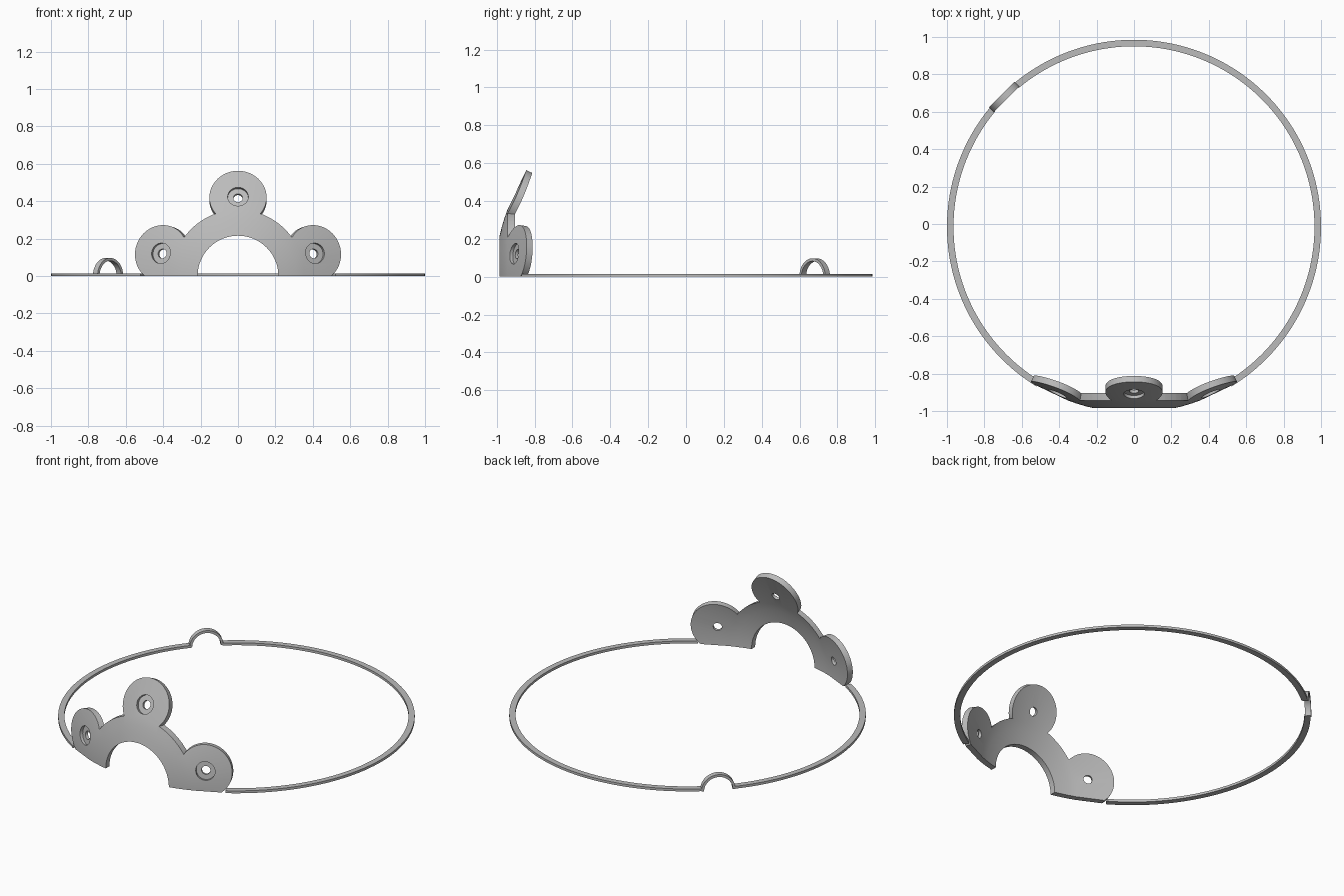
import bpy, bmesh
from math import sin, cos, pi, radians, hypot
from mathutils import Vector, Matrix

if "Cube" in bpy.data.objects:
    bpy.data.objects.remove(bpy.data.objects["Cube"], do_unlink=True)

grey = bpy.data.materials.new("plain_grey")
grey.use_nodes = True
GREY = (0.5, 0.5, 0.5, 1)
grey.diffuse_color = GREY
grey.node_tree.nodes["Principled BSDF"].inputs["Base Color"].default_value = GREY

CENTRE = Vector((0, -0.015, 0))   # middle of the hoop
THICK = 0.035                     # wall of plate and hoop


def finish(name, bm):
    bmesh.ops.recalc_face_normals(bm, faces=bm.faces)
    mesh = bpy.data.meshes.new(name)
    bm.to_mesh(mesh)
    bm.free()
    mesh.materials.append(grey)
    ob = bpy.data.objects.new(name, mesh)
    bpy.context.collection.objects.link(ob)
    return ob


def sweep(name, sections, closed=False):
    """Skin a list of matching closed cross-sections."""
    bm = bmesh.new()
    loops = [[bm.verts.new(p) for p in s] for s in sections]
    n = len(loops[0])
    pairs = list(zip(loops, loops[1:]))
    if closed:
        pairs.append((loops[-1], loops[0]))
    else:
        bm.faces.new(loops[0])
        bm.faces.new(loops[-1])
    for a, b in pairs:
        for i in range(n):
            j = (i + 1) % n
            bm.faces.new((a[i], a[j], b[j], b[i]))
    return finish(name, bm)


def cylinder(name, centre, axis, radius, depth):
    bm = bmesh.new()
    turn = Vector(axis).to_track_quat('Z', 'Y').to_matrix().to_4x4()
    bmesh.ops.create_cone(bm, cap_ends=True, segments=64, radius1=radius, radius2=radius,
                          depth=depth, matrix=Matrix.Translation(centre) @ turn)
    return finish(name, bm)


def boolean(target, tool, operation):
    mod = target.modifiers.new("cut", 'BOOLEAN')
    mod.operation, mod.solver, mod.object = operation, 'EXACT', tool
    bpy.context.view_layer.objects.active = target
    bpy.ops.object.modifier_apply(modifier=mod.name)
    bpy.data.objects.remove(tool, do_unlink=True)


def smooth(ob):
    bpy.ops.object.select_all(action='DESELECT')
    ob.select_set(True)
    bpy.context.view_layer.objects.active = ob
    bpy.ops.object.shade_smooth_by_angle(angle=radians(30))


# Dished plate: turned about the y axis, domed inside and straight outside
front = [(0.18, -0.993), (0.215, -0.985), (0.26, -0.974), (0.31, -0.959),
         (0.355, -0.943), (0.64, -0.807)]
back = []
for r, y in front:
    slope = min(r, 0.43)
    normal = Vector((-slope, (1 - slope ** 2) ** 0.5))
    back.append((r + normal.x * THICK, y + normal.y * THICK))
profile = front + back[::-1]
STEPS = 128
plate = sweep("mounting_plate", [
    [(r * cos(a), y, r * sin(a)) for r, y in profile]
    for a in (2 * pi * (k + 0.5) / STEPS for k in range(STEPS))], closed=True)

# Outline: arched band with three round lobes
lobes = []
for x, z in ((0, 0.425), (0.412, 0.122), (-0.412, 0.122)):
    r = hypot(x, z)
    spot = Vector((x, -0.943 + (r - 0.355) * 0.477, z))
    lobes.append((spot, (spot - CENTRE).normalized()))
outline = cylinder("band_outline", (0, -0.9, 0), (0, 1, 0), 0.355, 0.5)
for spot, axis in lobes:
    boolean(outline, cylinder("lobe_outline", spot, axis, 0.153, 0.2), 'UNION')
boolean(plate, outline, 'INTERSECT')

# Arch opening, counterbored screw holes and flat foot
boolean(plate, cylinder("arch_cutter", (0, -0.9, 0), (0, 1, 0), 0.216, 0.6), 'DIFFERENCE')
for spot, axis in lobes:
    boolean(plate, cylinder("hole_cutter", spot, axis, 0.025, 0.2), 'DIFFERENCE')
    boolean(plate, cylinder("seat_cutter", spot + axis * 0.03, axis, 0.055, 0.096), 'DIFFERENCE')
bm = bmesh.new()
bmesh.ops.create_cube(bm, size=2, matrix=Matrix.Translation((0, -0.9, -1)))
boolean(plate, finish("foot_cutter", bm), 'DIFFERENCE')
smooth(plate)

# Flat hoop in two arcs, open at the plate and under the loop
HEIGHT = 0.015


def hoop_arc(name, start, end):
    count = int((end - start) / 2)
    sections = []
    for k in range(count + 1):
        a = radians(start + (end - start) * k / count)
        out = Vector((cos(a), sin(a), 0))
        sections.append([CENTRE + out * r + Vector((0, 0, z)) for r, z in (
            (1 - THICK, 0), (1, 0), (1, HEIGHT), (1 - THICK, HEIGHT))])
    smooth(sweep(name, sections))


hoop_arc("hoop_long_arc", -58.5, 129.7)
hoop_arc("hoop_short_arc", 140.3, 238.5)

# Small raised loop bridging the gap in the hoop
out = Vector((cos(radians(135)), sin(radians(135)), 0))
along = Vector((-out.y, out.x, 0))
sections = []
for k in range(33):
    a = pi * k / 32
    ray = along * cos(a) + Vector((0, 0, sin(a)))
    sections.append([CENTRE + out * r + ray * d for r, d in (
        (1 - THICK, 0.082), (1, 0.082), (1, 0.097), (1 - THICK, 0.097))])
smooth(sweep("cable_loop", sections))
